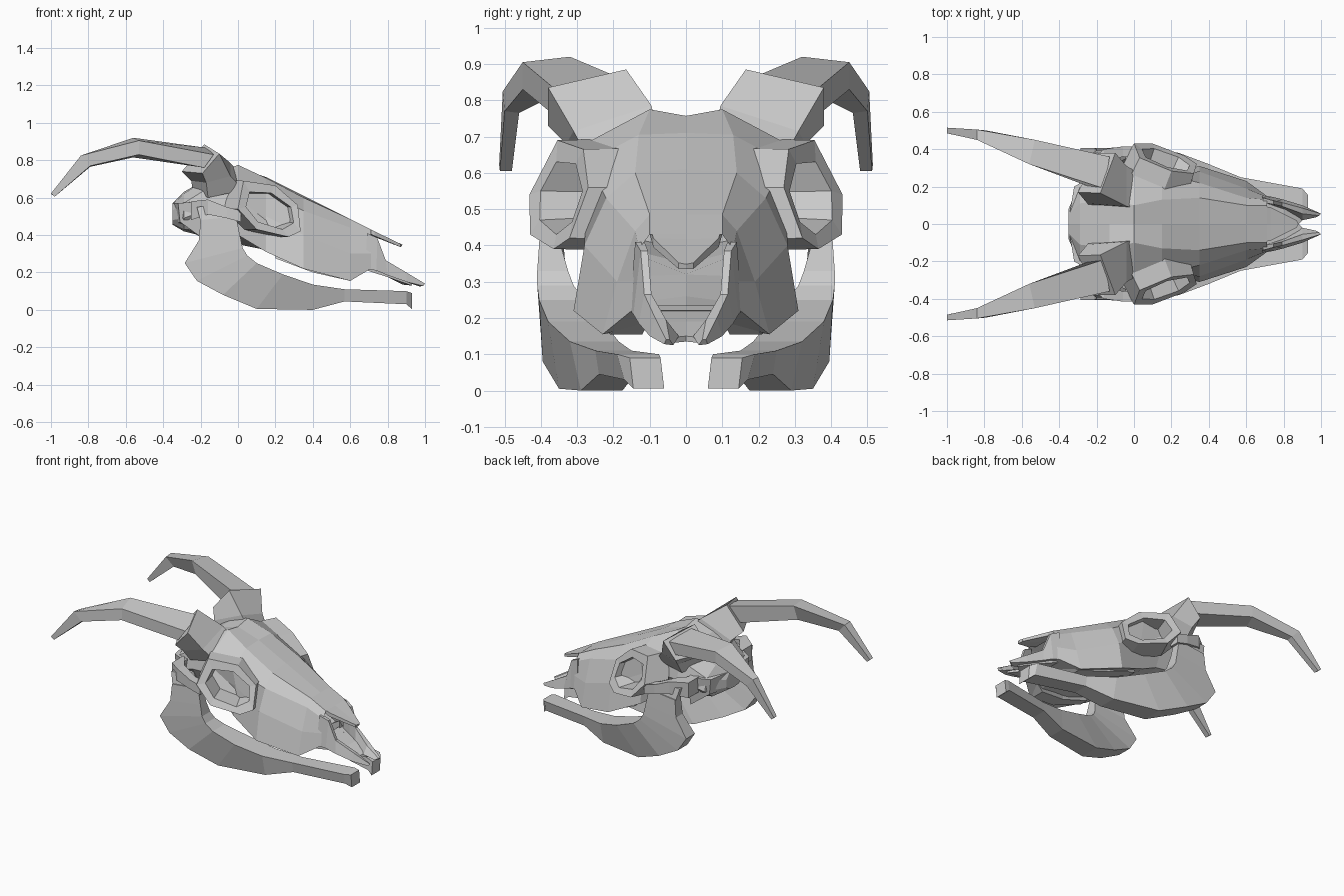
import bpy, bmesh


def make(name, rings, closed=True, caps=(True, True)):
    """Loft rings of points on the +y side, then mirror across y = 0."""
    bm = bmesh.new()
    vs = [[bm.verts.new(p) for p in r] for r in rings]
    n = len(rings[0])
    for a, b in zip(vs, vs[1:]):
        for i in range(n if closed else n - 1):
            j = (i + 1) % n
            bm.faces.new((a[i], a[j], b[j], b[i]))
    if caps[0]:
        bm.faces.new(vs[0])
    if caps[1]:
        bm.faces.new(vs[-1])
    bmesh.ops.recalc_face_normals(bm, faces=bm.faces)
    me = bpy.data.meshes.new(name)
    bm.to_mesh(me)
    bm.free()
    ob = bpy.data.objects.new(name, me)
    bpy.context.collection.objects.link(ob)
    m = ob.modifiers.new("mirror", 'MIRROR')
    m.use_axis = (False, True, False)
    m.use_clip = True
    return ob


# Skull: half sections (y, z) from the crown round to the palate, back to front
sections = {
    -0.35: [(0, .57), (.05, .565), (.08, .53), (.08, .48), (.05, .46), (0, .455)],
    -0.29: [(0, .63), (.11, .62), (.20, .57), (.22, .49), (.14, .43), (0, .42)],
    -0.13: [(0, .72), (.13, .725), (.25, .67), (.28, .55), (.20, .42), (0, .38)],
    0.00: [(0, .757), (.10, .775), (.26, .69), (.27, .55), (.20, .40), (0, .35)],
    0.15: [(0, .71), (.13, .705), (.27, .63), (.24, .50), (.26, .31), (0, .32)],
    0.35: [(0, .61), (.14, .60), (.22, .53), (.28, .40), (.31, .22), (0, .26)],
    0.60: [(0, .485), (.10, .485), (.14, .44), (.19, .30), (.23, .155), (0, .20)],
    0.71: [(0, .43), (.10, .43), (.13, .39), (.145, .30), (.15, .22), (0, .22)],
}
make("skull", [[(x, y, z) for y, z in s] for x, s in sections.items()],
     closed=False, caps=(True, False))

# Tooth ridge under the cheek
make("tooth_ridge", [
    [(x, yo, z), (x, yi, z), (x, yi, z + .08), (x, yo - .05, z + .08)]
    for x, yo, yi, z in [(.20, .25, .19, .275), (.40, .26, .17, .20),
                         (.60, .21, .12, .155), (.67, .15, .10, .20)]])

# Nasal bone, pointed over the nose opening
make("nasal_bone", [
    [(.66, 0, .452), (.66, .10, .455), (.66, .10, .43), (.66, 0, .43)],
    [(.73, 0, .417), (.73, .09, .42), (.73, .09, .395), (.73, 0, .39)],
    [(.88, 0, .348), (.87, .02, .352), (.87, .02, .335), (.87, 0, .335)]])

# Upper snout prongs: outer-top, outer-bottom, inner-bottom, inner-top
make("snout_prong", [
    [(.69, .14, .41), (.68, .155, .22), (.68, .12, .22), (.69, .115, .41)],
    [(.745, .125, .385), (.74, .145, .21), (.74, .10, .21), (.745, .105, .385)],
    [(.79, .115, .265), (.80, .13, .185), (.80, .08, .185), (.79, .095, .265)],
    [(.90, .085, .20), (.90, .10, .15), (.90, .02, .15), (.90, .055, .195)],
    [(1.0, .055, .14), (.99, .06, .128), (.97, .035, .125), (.99, .045, .14)]])
make("snout_floor", [
    [(.66, 0, .235), (.66, .14, .235), (.66, .14, .22), (.66, 0, .22)],
    [(.80, 0, .19), (.80, .10, .19), (.80, .10, .175), (.80, 0, .175)],
    [(.88, 0, .15), (.93, .05, .145), (.93, .05, .13), (.88, 0, .135)]])


# Eye socket: an outline (x, z) laid on the slanted cheek plane
def on_cheek(outline, depth):
    return [(x - depth * .4, .455 - .48 * (x - .03) - .42 * (z - .45) - depth, z)
            for x, z in outline]


outer = [(.03, .69), (.20, .665), (.32, .56), (.335, .42), (.27, .39), (.10, .43), (0, .54)]
inner = [(.065, .63), (.18, .625), (.285, .55), (.30, .465), (.24, .43), (.11, .47), (.045, .55)]
cx, cz = .17, .53
base = [(cx + (x - cx) * 1.08, cz + (z - cz) * 1.02) for x, z in outer]
deep = [(cx + (x - cx) * .9, cz + (z - cz) * .9) for x, z in inner]
make("eye_socket", [on_cheek(base, .15), on_cheek(outer, 0), on_cheek(inner, .005),
                    on_cheek(deep, .12)], caps=(False, True))

# Cheek arch running from the socket to the jaw joint
make("cheek_arch", [
    [(x, yo, zt), (x, yo, zb), (x, yi, zb), (x, yi, zt)]
    for x, yo, yi, zt, zb in [(.015, .415, .35, .53, .47), (-.06, .415, .36, .55, .49),
                              (-.16, .40, .33, .59, .51), (-.25, .33, .20, .58, .48)]])
# Bony bump behind the jaw joint
make("occipital_bump", [
    [(-.345, .05, .57), (-.32, .20, .57), (-.31, .20, .47), (-.33, .06, .46)],
    [(-.20, .10, .60), (-.20, .27, .58), (-.20, .24, .39), (-.20, .08, .39)]])

# Horn pedicle: front-inner, front-outer, rear-outer, rear-inner
make("horn_base", [
    [(.02, .08, .72), (.03, .27, .64), (-.16, .27, .60), (-.24, .10, .63)],
    [(-.04, .095, .785), (-.04, .31, .715), (-.17, .33, .68), (-.25, .11, .69)],
    [(-.18, .165, .885), (-.10, .38, .835), (-.19, .38, .73), (-.30, .17, .74)]])
# Horn: inner-top, outer-top, outer-bottom, inner-bottom
make("horn", [
    [(-.16, .19, .865), (-.13, .36, .83), (-.18, .365, .76), (-.24, .20, .77)],
    [(-.56, .32, .92), (-.53, .45, .905), (-.53, .45, .83), (-.56, .36, .815)],
    [(-.84, .45, .82), (-.84, .505, .825), (-.79, .50, .77), (-.79, .46, .765)],
    [(-1.0, .485, .62), (-1.0, .515, .622), (-.98, .513, .605), (-.98, .48, .605)]])

# Lower jaw: upper edge (x, z), lower edge (x, z), outer y, inner y, lower outer y
jaw = [
    (-.01, .50, -.20, .48, .40, .35, .40),
    (.01, .40, -.21, .37, .405, .345, .405),
    (.025, .33, -.285, .25, .41, .325, .405),
    (.05, .29, -.22, .155, .41, .31, .40),
    (.10, .25, -.08, .08, .405, .28, .395),
    (.24, .19, .10, .005, .38, .23, .35),
    (.40, .135, .40, 0, .32, .185, .29),
    (.57, .11, .57, .045, .25, .15, .24),
    (.90, .10, .90, .03, .19, .075, .17),
    (.93, .09, .93, .005, .155, .07, .145),
]
make("lower_jaw", [
    [(xt, yo, zt), (xt, yi, zt), (xb, yi - .01, zb), (xb, yb, zb)]
    for xt, zt, xb, zb, yo, yi, yb in jaw])
# Jaw joint knob
make("jaw_joint", [
    [(-.04, .395, .49), (-.04, .35, .49), (-.20, .35, .47), (-.20, .395, .47)],
    [(-.10, .38, .56), (-.10, .32, .56), (-.22, .31, .55), (-.22, .38, .55)]])
